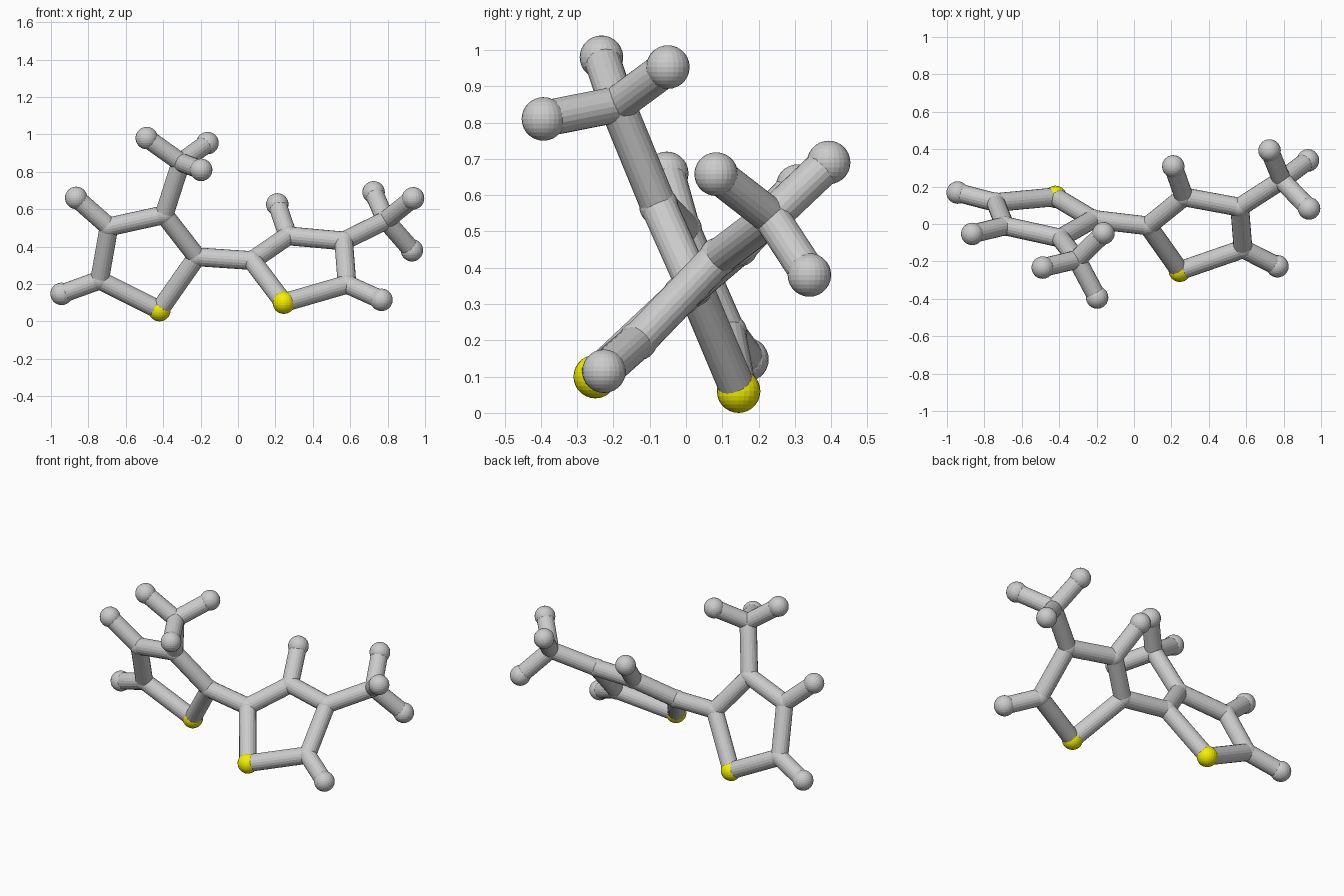
import bpy
from mathutils import Vector

if "Cube" in bpy.data.objects:
    bpy.data.objects.remove(bpy.data.objects["Cube"])

ATOM_R, JOINT_R, BOND_R = 0.06, 0.054, 0.05

yellow = bpy.data.materials.new("yellow")
yellow.diffuse_color = (0.9, 0.87, 0.0, 1)
yellow.use_nodes = True
yellow.node_tree.nodes["Principled BSDF"].inputs["Base Color"].default_value = yellow.diffuse_color

# atom centres for each five-sided ring unit
left = {
    "sulfur": (-0.42, 0.145, 0.06),
    "c2": (-0.22, 0.025, 0.345), "c3": (-0.395, -0.075, 0.57),
    "c4": (-0.69, -0.01, 0.505), "c5": (-0.74, 0.115, 0.22),
    "h4": (-0.865, -0.053, 0.66), "h5": (-0.943, 0.168, 0.147),
    "methyl": (-0.305, -0.19, 0.85),
    "ha": (-0.488, -0.233, 0.98), "hb": (-0.163, -0.05, 0.953), "hc": (-0.197, -0.393, 0.81),
}
left_bonds = "sulfur-c2 c2-c3 c3-c4 c4-c5 c5-sulfur c4-h4 c5-h5 c3-methyl methyl-ha methyl-hb methyl-hc"

right = {
    "sulfur": (0.245, -0.25, 0.10),
    "c2": (0.075, -0.01, 0.325), "c3": (0.267, 0.145, 0.457),
    "c4": (0.565, 0.09, 0.43), "c5": (0.583, -0.133, 0.198),
    "h3": (0.21, 0.308, 0.625), "h5": (0.767, -0.226, 0.115),
    "methyl": (0.79, 0.235, 0.54),
    "ha": (0.725, 0.393, 0.69), "hb": (0.936, 0.083, 0.658), "hc": (0.93, 0.34, 0.38),
}
right_bonds = "sulfur-c2 c2-c3 c3-c4 c4-c5 c5-sulfur c3-h3 c5-h5 c4-methyl methyl-ha methyl-hb methyl-hc"


def atom(name, pos, radius, mat=None):
    bpy.ops.mesh.primitive_uv_sphere_add(segments=24, ring_count=14, radius=radius, location=pos)
    ob = bpy.context.object
    ob.name = name
    if mat:
        ob.data.materials.append(mat)


def bond(name, a, b):
    a, b = Vector(a), Vector(b)
    d = b - a
    bpy.ops.mesh.primitive_cylinder_add(vertices=20, radius=BOND_R, depth=d.length, location=(a + b) / 2)
    ob = bpy.context.object
    ob.name = name
    ob.rotation_euler = d.to_track_quat('Z', 'Y').to_euler()


# ring units with their side groups
for side, atoms, bonds in (("left", left, left_bonds), ("right", right, right_bonds)):
    for key, pos in atoms.items():
        if key == "sulfur":
            atom(f"{side}_sulfur_atom", pos, ATOM_R, yellow)
        elif key.startswith("h"):
            atom(f"{side}_hydrogen_{key}", pos, ATOM_R)
        else:
            atom(f"{side}_carbon_{key}", pos, JOINT_R)
    for pair in bonds.split():
        a, b = pair.split("-")
        bond(f"{side}_bond_{a}_{b}", atoms[a], atoms[b])

# bond joining the two rings
bond("linking_bond", left["c2"], right["c2"])
